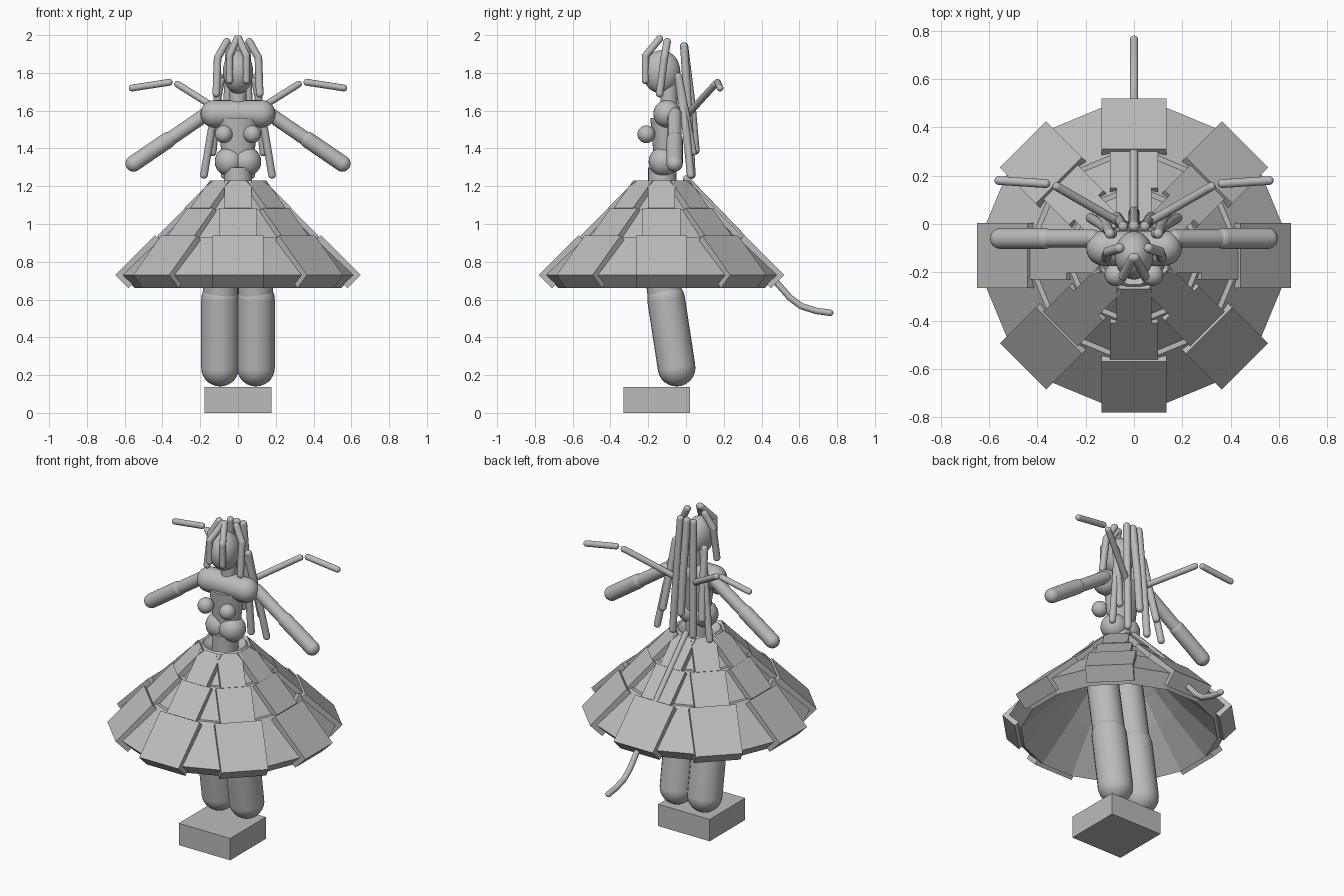
import bpy, bmesh, math
from mathutils import Vector, Matrix

if "Cube" in bpy.data.objects:
    bpy.data.objects.remove(bpy.data.objects["Cube"], do_unlink=True)

GREY = bpy.data.materials.new("plain_grey")
GREY.use_nodes = True
GREY.diffuse_color = (0.5, 0.5, 0.5, 1)
GREY.node_tree.nodes["Principled BSDF"].inputs["Base Color"].default_value = (0.5, 0.5, 0.5, 1)
SKIRT_Y = -0.13


def finish(name, bm, smooth=False):
    bmesh.ops.recalc_face_normals(bm, faces=bm.faces)
    mesh = bpy.data.meshes.new(name)
    bm.to_mesh(mesh)
    bm.free()
    mesh.materials.append(GREY)
    obj = bpy.data.objects.new(name, mesh)
    bpy.context.collection.objects.link(obj)
    if smooth:
        bpy.ops.object.select_all(action='DESELECT')
        obj.select_set(True)
        bpy.context.view_layer.objects.active = obj
        bpy.ops.object.shade_smooth_by_angle(angle=math.radians(40))
    return obj


def limb(name, points, radius):
    """Round-ended tube through the points."""
    bm = bmesh.new()
    pts = [Vector(p) for p in points]
    for p in pts:
        bmesh.ops.create_uvsphere(bm, u_segments=24, v_segments=14, radius=radius,
                                  matrix=Matrix.Translation(p))
    for a, b in zip(pts, pts[1:]):
        turn = (b - a).to_track_quat('Z', 'Y').to_matrix().to_4x4()
        bmesh.ops.create_cone(bm, segments=24, radius1=radius, radius2=radius,
                              depth=(b - a).length,
                              matrix=Matrix.Translation((a + b) / 2) @ turn)
    return finish(name, bm, True)


def pair(name, points, radius):
    for side, s in (("left", 1), ("right", -1)):
        limb(f"{side}_{name}", [(s * x, y, z) for x, y, z in points], radius)


def ball(name, centre, size):
    bm = bmesh.new()
    bmesh.ops.create_uvsphere(bm, u_segments=32, v_segments=20, radius=1,
                              matrix=Matrix.Translation(centre) @ Matrix.Diagonal((*size, 1)))
    finish(name, bm, True)


def column(name, y, z0, z1, r0, r1, depth):
    bm = bmesh.new()
    bmesh.ops.create_cone(bm, cap_ends=True, segments=32, radius1=r0, radius2=r1, depth=z1 - z0,
                          matrix=Matrix.Translation((0, y, (z0 + z1) / 2))
                          @ Matrix.Diagonal((1, depth, 1, 1)))
    finish(name, bm, True)


def skirt_panel(name, angle, r0, z0, r1, z1, half, t=0.07):
    """Slanted slab, its outer face running from (r0, z0) up to (r1, z1)."""
    bm = bmesh.new()
    outline = [(r0, z0), (r1, z1), (r1 - t, z1 - t), (r0 - t, z0 - t)]
    face = bm.faces.new([bm.verts.new((r, -half, z)) for r, z in outline])
    moved = bmesh.ops.extrude_face_region(bm, geom=[face])["geom"]
    bmesh.ops.translate(bm, vec=(0, 2 * half, 0),
                        verts=[v for v in moved if isinstance(v, bmesh.types.BMVert)])
    bm.transform(Matrix.Translation((0, SKIRT_Y, 0)) @ Matrix.Rotation(angle, 4, 'Z'))
    finish(name, bm)


# Skirt: stepped sixteen-sided shell
bm = bmesh.new()
profile = [(0.616, 0.73), (0.42, 0.93), (0.40, 0.93), (0.27, 1.08), (0.25, 1.08),
           (0.12, 1.23), (0.06, 1.19), (0.34, 0.87), (0.546, 0.66)]
turn = Matrix.Rotation(math.pi / 16, 3, 'Z')
k = 1 / math.cos(math.pi / 16)
verts = [bm.verts.new(turn @ Vector((r * k, 0, z))) for r, z in profile]
edges = [bm.edges.new((verts[i - 1], verts[i])) for i in range(len(verts))]
bmesh.ops.spin(bm, geom=verts + edges, cent=(0, 0, 0), axis=(0, 0, 1),
               angle=2 * math.pi, steps=16, use_merge=True)
bmesh.ops.remove_doubles(bm, verts=bm.verts, dist=0.0005)
bm.transform(Matrix.Translation((0, SKIRT_Y, 0)))
finish("skirt_shell", bm)

# Skirt: three tiers of slabs in eight directions
for i in range(8):
    a = i * math.pi / 4
    skirt_panel(f"skirt_lower_panel_{i}", a, 0.65, 0.73, 0.44, 0.94, 0.135)
    skirt_panel(f"skirt_middle_panel_{i}", a, 0.43, 0.935, 0.28, 1.085, 0.1)
    skirt_panel(f"skirt_upper_panel_{i}", a, 0.285, 1.085, 0.14, 1.23, 0.072)

# Foot block
bm = bmesh.new()
bmesh.ops.create_cube(bm, size=1, matrix=Matrix.Translation((0, -0.155, 0.068))
                      @ Matrix.Diagonal((0.355, 0.35, 0.136, 1)))
finish("foot_block", bm)

# Legs
pair("thigh", [(0.092, -0.18, 1.05), (0.092, -0.09, 0.5)], 0.092)
pair("shin", [(0.095, -0.105, 0.6), (0.095, -0.05, 0.24)], 0.1)

# Torso
column("waist", -0.125, 1.1, 1.3, 0.075, 0.075, 1)
pair("hip", [(0.045, -0.12, 1.33)], 0.078)
column("chest", -0.11, 1.36, 1.56, 0.085, 0.11, 0.72)
pair("bust", [(0.075, -0.21, 1.475)], 0.047)
limb("shoulders", [(-0.125, -0.1, 1.583), (0.125, -0.1, 1.583)], 0.073)
column("neck", -0.09, 1.6, 1.78, 0.045, 0.045, 1)
ball("head", (0, -0.13, 1.805), (0.08, 0.1, 0.115))

# Arms
pair("upper_arm", [(0.17, -0.06, 1.58), (0.36, -0.06, 1.45)], 0.037)
pair("forearm", [(0.37, -0.06, 1.445), (0.553, -0.06, 1.32)], 0.043)

# Wing rods
pair("inner_wing", [(0.05, 0.0, 1.57), (0.32, 0.155, 1.74)], 0.018)
pair("outer_wing", [(0.365, 0.167, 1.75), (0.56, 0.18, 1.72)], 0.018)

# Hair
pair("fringe", [(0.005, -0.14, 1.98), (0.045, -0.215, 1.89), (0.045, -0.215, 1.76)], 0.019)
pair("side_lock", [(0.06, -0.1, 1.965), (0.108, -0.115, 1.88), (0.115, -0.14, 1.69)], 0.02)
limb("back_strand", [(0, -0.01, 1.94), (0, 0.03, 1.62), (0, 0.05, 1.39)], 0.022)
pair("inner_strand", [(0.045, -0.01, 1.94), (0.06, 0.015, 1.55), (0.07, 0.03, 1.26)], 0.021)
pair("middle_strand", [(0.1, -0.04, 1.78), (0.12, 0.01, 1.52), (0.135, 0.035, 1.38)], 0.021)
pair("outer_strand", [(0.09, -0.04, 1.76), (0.14, 0.0, 1.5), (0.18, 0.025, 1.26)], 0.02)

# Tail
limb("tail", [(0, 0.0, 1.24), (0, 0.28, 0.95), (0, 0.48, 0.69), (0, 0.55, 0.61),
              (0, 0.61, 0.565), (0, 0.69, 0.54), (0, 0.763, 0.53)], 0.017)
